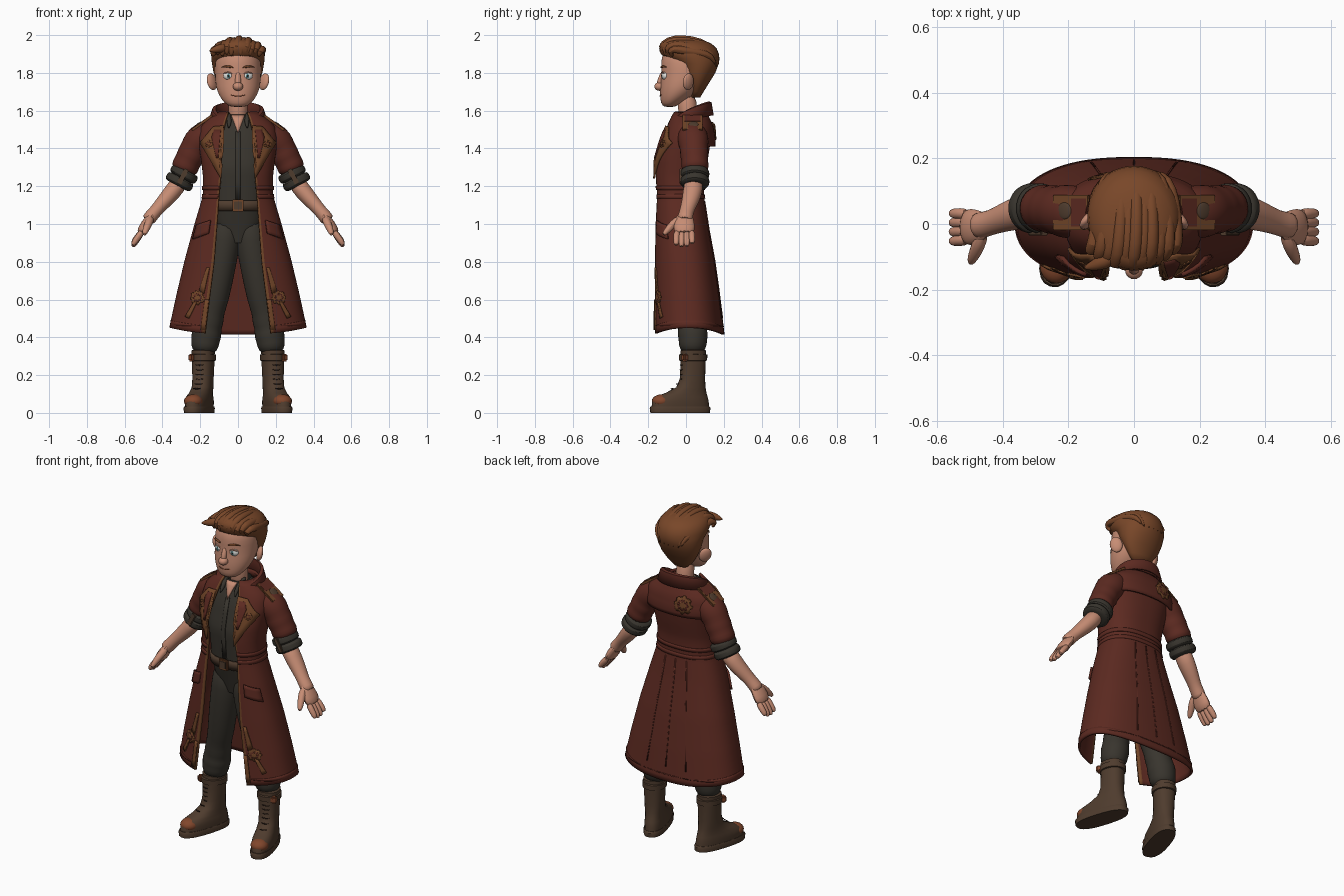
import bpy, bmesh, math
from mathutils import Vector, Matrix

def material(name, rgb):
    m = bpy.data.materials.new(name)
    m.diffuse_color = (*rgb, 1)
    return m

SKIN = material("skin", (0.57, 0.265, 0.175))
HAIR = material("auburn_hair", (0.19, 0.063, 0.022))
COAT = material("dark_red_cloth", (0.108, 0.023, 0.015))
TRIM = material("brown_leather_trim", (0.165, 0.06, 0.021))
CLOTH = material("charcoal_cloth", (0.040, 0.035, 0.027))
BOOT = material("boot_leather", (0.078, 0.045, 0.027))
DARK = material("dark_brown", (0.025, 0.013, 0.009))
WHITE = material("eye_white", (0.75, 0.75, 0.72))
IRIS = material("teal_iris", (0.08, 0.25, 0.27))
RUST = material("rust_leather", (0.22, 0.062, 0.025))
N = 2.4  # roundness of the body cross-sections

# ---------- helpers ----------
def finish(name, bm, mats, subsurf=0, thick=0, angle=45):
    bmesh.ops.recalc_face_normals(bm, faces=bm.faces)
    me = bpy.data.meshes.new(name)
    bm.to_mesh(me)
    bm.free()
    for m in mats if isinstance(mats, list) else [mats]:
        me.materials.append(m)
    me.polygons.foreach_set("use_smooth", [True] * len(me.polygons))
    me.set_sharp_from_angle(angle=math.radians(angle))
    ob = bpy.data.objects.new(name, me)
    bpy.context.collection.objects.link(ob)
    if thick:
        mod = ob.modifiers.new("thickness", 'SOLIDIFY')
        mod.thickness, mod.offset = thick, 0
    if subsurf:
        ob.modifiers.new("smooth", 'SUBSURF').levels = subsurf
        ob.modifiers["smooth"].render_levels = subsurf
    return ob

def skin_rows(name, rows, mats, closed=True, caps=True, rule=None, **kw):
    """Bridge rows of points into a surface."""
    bm = bmesh.new()
    vs = [[bm.verts.new(p) for p in r] for r in rows]
    n = len(rows[0])
    for a, b in zip(vs, vs[1:]):
        for i in range(n if closed else n - 1):
            j = (i + 1) % n
            f = bm.faces.new((a[i], a[j], b[j], b[i]))
            if rule:
                f.material_index = rule(i, n)
    if closed and caps:
        bm.faces.new(vs[0])
        bm.faces.new(vs[-1])
    return finish(name, bm, mats, **kw)

def tube(name, path, mat, seg=10, flat=1.0, ref=(0, 1, 0), subsurf=1):
    """Path of (x, y, z, radius)."""
    pts, rows = [Vector(p[:3]) for p in path], []
    for i, p in enumerate(pts):
        d = (pts[min(i + 1, len(pts) - 1)] - pts[max(i - 1, 0)]).normalized()
        u = d.cross(Vector(ref)).normalized()
        v = d.cross(u)
        r = path[i][3]
        rows.append([p + u * r * flat * math.cos(a) + v * r * math.sin(a)
                     for a in (2 * math.pi * k / seg for k in range(seg))])
    return skin_rows(name, rows, mat, subsurf=subsurf)

def spow(v, e):
    return math.copysign(abs(v) ** e, v)

def stack(name, secs, mat, seg=24, M=Matrix(), n=2, **kw):
    """Stacked ovals of (z, half width, front y, back y)."""
    rows = [[M @ Vector((rx * spow(math.sin(a), 2 / n), (yf + yb) / 2 - (yb - yf) / 2 * spow(math.cos(a), 2 / n), z))
             for a in (2 * math.pi * k / seg for k in range(seg))] for z, rx, yf, yb in secs]
    return skin_rows(name, rows, mat, **kw)

def ball(name, loc, size, mat, M=Matrix(), seg=20):
    bm = bmesh.new()
    bmesh.ops.create_uvsphere(bm, u_segments=seg, v_segments=seg // 2 + 2, radius=1,
                              matrix=Matrix.Translation(loc) @ M @ Matrix.Diagonal((*size, 1)))
    return finish(name, bm, mat)

def box(name, loc, size, mat, M=Matrix()):
    bm = bmesh.new()
    bmesh.ops.create_cube(bm, size=1, matrix=Matrix.Translation(loc) @ M @ Matrix.Diagonal((*size, 1)))
    bmesh.ops.bevel(bm, geom=bm.edges[:], offset=min(size) * 0.25, segments=2, affect='EDGES')
    return finish(name, bm, mat)

def section(prof, z):
    z = min(max(z, prof[0][0]), prof[-1][0])
    for a, b in zip(prof, prof[1:]):
        if z <= b[0]:
            t = (z - a[0]) / (b[0] - a[0])
            return [p + (q - p) * t for p, q in zip(a[1:], b[1:])]

def sheet(name, prof, z0, z1, nz, mats, off=0, back=None, flare=0, hem=0, seg=64, **kw):
    """Garment wrapped round a body profile, open at the front by the profile's opening."""
    rows = []
    for i in range(nz + 1):
        t = i / nz
        z = z0 + (z1 - z0) * t
        rx, yf, yb, op = section(prof, z)
        o = off + flare * (1 - t)
        a0 = back if back else math.asin((op / rx) ** (N / 2))
        row = []
        for k in range(seg + 1):
            a = a0 + (2 * math.pi - 2 * a0) * k / seg
            row.append((((rx + o) * spow(math.sin(a), 2 / N)),
                        (yf + yb) / 2 - ((yb - yf) / 2 + o) * spow(math.cos(a), 2 / N),
                        z + hem * (1 - t) ** 3 * math.sin(a) ** 2))
        rows.append(row)
    return skin_rows(name, rows, mats, closed=False, **kw)

def patch(name, poly, prof, mat, off=0.01, side=-1, thick=0.008):
    """Flat outline in x, z laid onto the front (-1) or back (+1) of a profile."""
    bm = bmesh.new()
    bm.faces.new([bm.verts.new((x, 0, z)) for x, z in poly])
    bmesh.ops.triangulate(bm, faces=bm.faces[:])
    bmesh.ops.subdivide_edges(bm, edges=bm.edges[:], cuts=3, use_grid_fill=True)
    for v in bm.verts:
        rx, yf, yb, _ = section(prof, v.co.z)
        q = min(abs(v.co.x) / (rx + 0.01), 0.985)
        v.co.y = (yf + yb) / 2 + side * ((yb - yf) / 2 * (1 - q ** N) ** (1 / N) + off)
    return finish(name, bm, mat, thick=thick)

def gear(name, cx, cz, r, prof, off, side=-1):
    rim = [(cx + r * (1 if k % 4 < 2 else 0.82) * math.cos(k * math.pi / 16),
            cz + r * (1 if k % 4 < 2 else 0.82) * math.sin(k * math.pi / 16)) for k in range(32)]
    for part, s, m in (("teeth", 1, TRIM), ("hollow", 0.62, COAT), ("hub", 0.42, TRIM)):
        patch(name + "_" + part, [(cx + (x - cx) * s, cz + (z - cz) * s) for x, z in rim],
              prof, m, off + 0.003 * (1 - s), side, 0.006)

# ---------- torso ----------  (z, half width, front y, back y, half opening)
COATP = [(.415, .357, -.172, .197, .172), (.6, .32, -.17, .175, .15), (.8, .275, -.168, .147, .125),
         (1.0, .222, -.165, .11, .11), (1.15, .178, -.16, .088, .1), (1.25, .178, -.165, .09, .09),
         (1.35, .19, -.16, .11, .1), (1.45, .205, -.125, .125, .085), (1.52, .19, -.095, .12, .07),
         (1.56, .14, -.08, .105, .06), (1.59, .095, -.065, .095, .05)]
SHIRTP = [(.9, .06, -.07, .06, 0), (1.0, .125, -.097, .075, 0), (1.08, .135, -.12, .078, 0), (1.3, .15, -.14, .085, 0),
          (1.45, .15, -.108, .1, 0), (1.53, .12, -.08, .09, 0), (1.58, .065, -.055, .075, 0)]
sheet("shirt", SHIRTP, 1.06, 1.58, 16, CLOTH, seg=40)
sheet("trouser_hips", SHIRTP, .9, 1.08, 8, CLOTH, seg=40)
sheet("belt", SHIRTP, 1.07, 1.125, 2, BOOT, off=.006, seg=40, thick=.01)
box("belt_buckle", (0, -.138, 1.098), (.06, .015, .065), TRIM)
box("buckle_center", (0, -.145, 1.098), (.04, .009, .044), BOOT)
patch("shirt_placket", [(-.012, 1.13), (.012, 1.13), (.012, 1.49), (-.012, 1.49)], SHIRTP, CLOTH, .003, thick=.006)
patch("neck_opening", [(0, 1.48), (.035, 1.575), (-.035, 1.575)], SHIRTP, SKIN, .003, thick=.006)

# ---------- coat ----------
sheet("coat", COATP, .415, 1.59, 44, [COAT, TRIM], thick=.014, hem=.035, seg=100,
      rule=lambda i, n: int(i in (0, n - 2)))
for z in (1.135, 1.18):
    sheet("waist_strap", COATP, z, z + .022, 2, COAT, off=.007, thick=.01)
sheet("hem_stitching", COATP, .455, .459, 1, COAT, off=.007, thick=.006, hem=.035)
sheet("back_cape", COATP, 1.41, 1.575, 8, COAT, off=.012, back=1.75, flare=.018, thick=.012, seg=30)
for x in (-.1, 0, .1):
    patch("back_seam", [(x * 1.3 - .003, .5), (x * 1.3 + .003, .5), (x * .7 + .003, 1.12), (x * .7 - .003, 1.12)],
          COATP, COAT, .007, 1, .005)
gear("cape_gear", -.085, 1.485, .055, COATP, .034, 1)
# turned-up collar
rows = []
for r, ry, z, drop in ((.1, .085, 1.55, .03), (.12, .102, 1.645, .1), (.132, .111, 1.642, .1), (.15, .122, 1.575, .06)):
    rows.append([(r * math.sin(t * 2.55), .02 + ry * math.cos(t * 2.55), z - drop * t * t)
                 for t in (k / 16 - 1 for k in range(33))])
skin_rows("coat_collar", rows, COAT, closed=False, thick=.01)

# ---------- head ----------
tube("neck", [(0, .02, 1.5, .052), (0, .01, 1.6, .05), (0, 0, 1.69, .055)], SKIN, 16)
stack("head", [(1.618, .035, -.115, -.06), (1.637, .07, -.134, -.03), (1.68, .102, -.138, .04), (1.73, .12, -.138, .09),
               (1.79, .122, -.13, .12), (1.85, .124, -.135, .13), (1.91, .11, -.125, .12), (1.95, .06, -.07, .07)],
      SKIN, subsurf=1)
stack("hair", [(1.67, .045, .025, .075), (1.70, .078, .02, .093), (1.75, .112, -.0, .124), (1.80, .129, -.037, .155),
               (1.85, .138, -.06, .174), (1.875, .141, -.105, .177), (1.90, .142, -.132, .174), (1.93, .137, -.142, .162),
               (1.955, .118, -.138, .135), (1.972, .085, -.115, .095), (1.982, .04, -.08, .04)],
      HAIR, seg=40, angle=60)
for k in range(11):  # swept-back locks, alternating in height
    u = k / 5 - 1
    x, h, j = .125 * u, .055 * u * u, .007 * (k % 2)
    tube("hair_lock", [(x * .95 - .012, -.118 + .05 * u * u, 1.885 + j, .008),
                       (x - .008, -.138 + .05 * u * u, 1.93 + j - h * .3, .021),
                       (x + .002, -.095 + .03 * u * u, 1.967 + j - h * .7, .024),
                       (x * .97 + .008, -.02, 1.974 + j - h, .023), (x * .9 + .008, .075, 1.962 + j - h, .022),
                       (x * .75 + .006, .148 - .01 * u * u, 1.917 + j - h * .5, .02),
                       (x * .6, .17 - .012 * u * u, 1.84 - 2 * j, .004)], HAIR, 8, ref=(1, 0, 0))
tube("hair_tuft", [(-.06, -.1, 1.935, .03), (-.115, -.125, 1.925, .024), (-.155, -.135, 1.915, .003)], HAIR, 8)
ball("nose", (0, -.14, 1.728), (.027, .028, .023), SKIN)
tube("nose_bridge", [(0, -.12, 1.81, .012), (0, -.134, 1.765, .016), (0, -.142, 1.735, .02)], SKIN)
tube("mouth", [(-.046, -.124, 1.687, .002), (-.02, -.139, 1.677, .003), (.02, -.139, 1.677, .003),
               (.046, -.124, 1.687, .002)], RUST, 6, ref=(0, 0, 1))
for s in (-1, 1):
    turn = Matrix.Rotation(s * .35, 4, 'Z')
    ball("eye", (s * .054, -.113, 1.785), (.025, .0145, .021), WHITE, turn)
    ball("iris", (s * .051, -.1265, 1.784), (.009, .0035, .012), IRIS, turn)
    ball("pupil", (s * .051, -.1285, 1.784), (.005, .003, .006), DARK, turn)
    tube("upper_eyelid", [(s * .028, -.124, 1.794, .003), (s * .053, -.127, 1.807, .006), (s * .08, -.11, 1.795, .003)],
         SKIN, 6, ref=(0, 0, 1))
    tube("eyebrow", [(s * .022, -.133, 1.826, .005), (s * .055, -.126, 1.838, .008), (s * .09, -.1, 1.828, .003)],
         HAIR, 8, ref=(0, 0, 1))
    ball("ear", (s * .138, .012, 1.753), (.017, .035, .045), SKIN,
         Matrix.Rotation(s * .25, 4, 'Y') @ Matrix.Rotation(s * .7, 4, 'Z'))

# ---------- mirrored parts ----------
for s in (-1, 1):
    mx = lambda pts: [(s * p[0], *p[1:]) for p in pts]
    # coat fronts: lapel, pocket, trim, ornaments
    lapel = [(.075, 1.52), (.13, 1.515), (.2, 1.43), (.165, 1.37), (.09, 1.24), (.1, 1.35)]
    patch("lapel", mx(lapel), COATP, TRIM, .014, thick=.01)
    patch("lapel_panel", mx([(.09, 1.5), (.125, 1.5), (.14, 1.46), (.115, 1.35), (.105, 1.35)]), COATP, COAT, .02, thick=.006)
    gear("lapel_gear", s * .155, 1.425, .02, COATP, .021)
    patch("pocket_flap", mx([(.145, 1.02), (.218, .995), (.238, .92), (.155, .95)]), COATP, COAT, .012, thick=.012)
    gear("hem_gear", s * .215, .61, .038, COATP, .01)
    patch("hem_ornament", mx([(.15, .77), (.165, .77), (.205, .65), (.18, .63)]), COATP, TRIM, .009)
    patch("hem_ornament_tail", mx([(.215, .59), (.235, .585), (.28, .51), (.26, .5)]), COATP, TRIM, .009)
    patch("front_border", mx([(.155, .6), (.175, .6), (.197, .44), (.173, .44)]), COATP, TRIM, .009)
    tube("shirt_collar", mx([(.055, .0, 1.59, .012), (.05, -.045, 1.575, .014), (.045, -.085, 1.535, .014), (.05, -.1, 1.505, .003)]),
         CLOTH, 8, ref=(1, 0, 0))
    # sleeve, cuff and shoulder tab
    tube("sleeve", mx([(.12, .03, 1.485, .072), (.18, .035, 1.465, .083), (.215, .04, 1.43, .084), (.235, .042, 1.395, .072),
                       (.248, .044, 1.365, .079), (.265, .046, 1.335, .069), (.277, .048, 1.31, .076), (.292, .05, 1.27, .068)]), COAT, 16)
    M = Matrix.Rotation(s * .62, 4, 'Y')
    box("shoulder_tab", (s * .19, .035, 1.536), (.135, .105, .012), TRIM, M)
    box("shoulder_panel", (s * .166, .035, 1.556), (.06, .09, .01), COAT, M)
    ball("shoulder_button", (s * .212, .04, 1.527), (.026, .026, .006), BOOT, M)
    for k in range(2):
        x, z = .286 + .024 * k, 1.264 - .04 * k
        tube("rolled_cuff", mx([(x - .012, .048, z + .024, .066), (x - .007, .048, z + .015, .079), (x + .007, .047, z - .015, .079),
                                (x + .012, .047, z - .024, .064)]), CLOTH, 16)
    box("cuff_strap", (s * .292, -.028, 1.252), (.026, .014, .085), BOOT, Matrix.Rotation(-s * .5, 4, 'Y'))
    # forearm and hand
    tube("forearm", mx([(.295, .045, 1.24, .054), (.35, .035, 1.165, .053), (.4, .018, 1.11, .044), (.435, .004, 1.07, .038),
                        (.465, -.004, 1.035, .042), (.48, -.006, 1.015, .04)]), SKIN, 14, flat=.9)
    tube("palm", mx([(.445, .0, 1.06, .034), (.47, -.008, 1.025, .052), (.497, -.01, .982, .06), (.517, -.008, .945, .053)]),
         SKIN, 12, flat=.5)
    for k in range(4):
        y, ln = -.048 + .026 * k, (.9, 1, .97, .8)[k]
        tube("finger", mx([(.505, y, .965, .019), (.53, y * 1.05, .965 - .04 * ln, .0185),
                           (.549, y * 1.08, .965 - .068 * ln, .017), (.557, y * 1.08, .965 - .088 * ln, .011)]), SKIN, 8)
    tube("thumb", mx([(.46, -.025, 1.035, .024), (.475, -.07, 1.0, .023), (.49, -.1, .965, .019), (.498, -.122, .94, .01)]),
         SKIN, 8, ref=(1, 0, 0))
    # trouser leg with knee and ankle folds
    tube("trouser_leg", mx([(.06, -.012, 1.04, .08), (.068, -.01, .92, .086), (.095, -.005, .76, .081), (.122, .01, .6, .075),
                            (.142, .02, .54, .07), (.15, .027, .49, .077), (.16, .032, .455, .073), (.166, .036, .42, .083),
                            (.172, .037, .385, .076), (.176, .035, .355, .076), (.178, .035, .31, .055)]), CLOTH, 16)
    # boot, turned outwards
    B = Matrix.Translation((s * .185, .035, 0)) @ Matrix.Rotation(s * .3, 4, 'Z')
    T = Matrix.Rotation(s * .3, 4, 'Z')
    stack("boot_sole", [(0, .061, -.232, .094), (.026, .063, -.236, .097), (.034, .06, -.23, .09)], BOOT, M=B, n=2.5)
    stack("boot", [(.03, .059, -.226, .09), (.06, .061, -.224, .088), (.085, .058, -.205, .082), (.105, .054, -.15, .075),
                   (.135, .053, -.088, .069), (.18, .054, -.068, .066), (.25, .057, -.064, .068), (.33, .06, -.064, .07),
                   (.335, .05, -.05, .06)], BOOT, M=B, n=2.3, angle=60)
    ball("toe_cap", B @ Vector((0, -.172, .062)), (.05, .052, .036), RUST, T)
    stack("boot_strap", [(.275, .058, -.066, .07), (.278, .066, -.073, .078), (.308, .067, -.074, .079), (.311, .058, -.066, .07)],
          BOOT, M=B)
    box("strap_buckle", B @ Vector((s * .045, -.058, .293)), (.035, .03, .04), RUST, Matrix.Rotation(s * .7, 4, 'Z'))
    for k in range(6):
        z, y = .255 - .025 * k, -.068 - (0, 0, 0, .002, .02, .05)[k]
        tube("boot_lace", [(*(B @ Vector((-.024, y + .006, z)))[:], .003), (*(B @ Vector((0, y, z - .004)))[:], .004),
                           (*(B @ Vector((.024, y + .006, z)))[:], .003)], DARK, 6, ref=(0, 0, 1))
